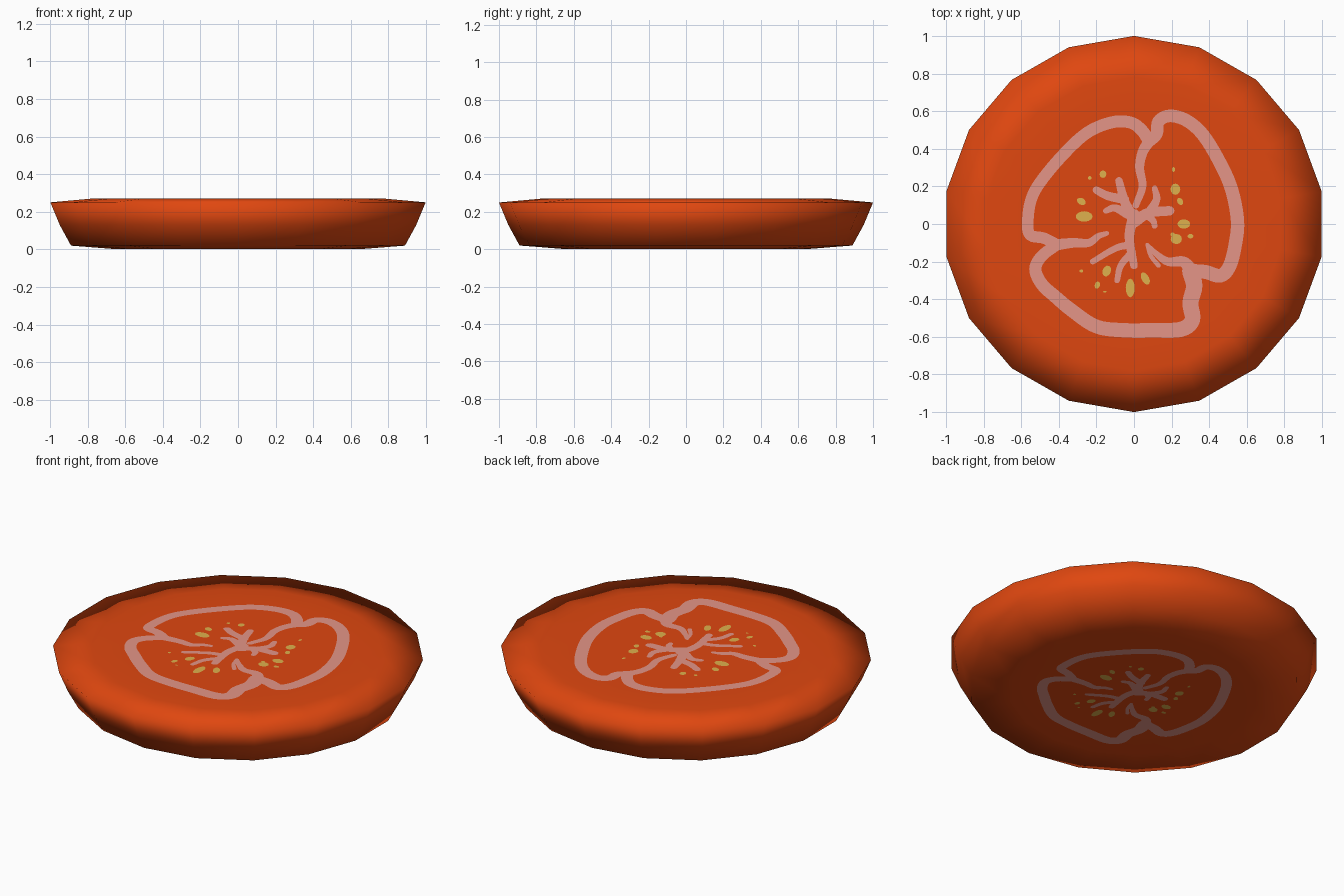
import bpy, bmesh, math
from mathutils import Vector

if "Cube" in bpy.data.objects:
    bpy.data.objects.remove(bpy.data.objects["Cube"])

def material(name, rgb):
    m = bpy.data.materials.new(name)
    m.diffuse_color = (*rgb, 1)
    m.use_nodes = True
    m.node_tree.nodes["Principled BSDF"].inputs["Base Color"].default_value = m.diffuse_color
    return m

RED = material("tomato red", (0.74, 0.063, 0.005))
PINK = material("pale pink", (0.78, 0.30, 0.245))
GOLD = material("seed gold", (0.74, 0.44, 0.075))

def make_object(name, bm, mat, smooth=False):
    me = bpy.data.meshes.new(name)
    bm.to_mesh(me)
    bm.free()
    me.materials.append(mat)
    for p in me.polygons:
        p.use_smooth = smooth
    ob = bpy.data.objects.new(name, me)
    bpy.context.collection.objects.link(ob)
    return ob

# Slice body: 18-sided turned profile
LOW, HIGH, N = 0.002, 0.27, 18
profile = [(0.5, LOW), (0.66, LOW), (0.89, 0.02), (0.95, 0.13),
           (1.0, 0.25), (0.78, HIGH), (0.62, HIGH)]
bm = bmesh.new()
rings = []
for r, z in profile:
    rings.append([bm.verts.new((1.013 * r * math.cos(math.radians(10 + 20 * i)),
                                r * math.sin(math.radians(10 + 20 * i)), z)) for i in range(N)])
for a, b in zip(rings, rings[1:]):
    for i in range(N):
        j = (i + 1) % N
        bm.faces.new((a[i], a[j], b[j], b[i]))
bm.faces.new(rings[0][::-1])
bm.faces.new(rings[-1])
make_object("slice_body", bm, RED, True)

# Helpers for the flat markings
def spline(pts, steps=5):
    p = [Vector(q) for q in pts]
    p = [2 * p[0] - p[1]] + p + [2 * p[-1] - p[-2]]
    out = []
    for i in range(1, len(p) - 2):
        a, b, c, d = p[i - 1:i + 3]
        for k in range(steps):
            t = k / steps
            out.append(0.5 * (2 * b + (c - a) * t + (2 * a - 5 * b + 4 * c - d) * t * t
                              + (3 * b - a - 3 * c + d) * t ** 3))
    return out + [p[-2]]

def ellipse(bm, x, y, rx, ry, tilt=0.0, n=12):
    c, s = math.cos(tilt), math.sin(tilt)
    vs = []
    for i in range(n):
        u = rx * math.cos(math.tau * i / n)
        v = ry * math.sin(math.tau * i / n)
        vs.append(bm.verts.new((x + u * c - v * s, y + u * s + v * c, 0)))
    bm.faces.new(vs)

def ribbon(bm, pts, w0, w1):
    line = spline(pts)
    last = len(line) - 1
    prev = None
    for i, p in enumerate(line):
        d = (line[min(i + 1, last)] - line[max(i - 1, 0)]).normalized()
        h = (w0 + (w1 - w0) * i / last) / 2
        side = Vector((-d.y, d.x)) * h
        cur = [bm.verts.new((*(p + side), 0)), bm.verts.new((*(p - side), 0))]
        if prev:
            bm.faces.new((prev[0], prev[1], cur[1], cur[0]))
        prev = cur
    for p, w in ((line[0], w0), (line[-1], w1)):
        ellipse(bm, p.x, p.y, w / 2, w / 2)

def both_sides(name, bm, mat):
    # Top marking, and a smaller mirrored copy underneath
    low = bm.copy()
    for v in bm.verts:
        v.co.z = HIGH + 0.002
    for v in low.verts:
        v.co = (-0.86 * v.co.x, 0.86 * v.co.y, 0)
    for b, up in ((bm, 1), (low, -1)):
        b.normal_update()
        for f in b.faces:
            if f.normal.z * up < 0:
                f.normal_flip()
    make_object("top_" + name, bm, mat)
    make_object("bottom_" + name, low, mat)

# Outer walls of the three lobes
left_lobe = [(.08, .44), (.04, .50), (-.02, .54), (-.12, .54), (-.25, .485), (-.38, .365),
             (-.50, .22), (-.55, .12), (-.565, 0), (-.55, -.06), (-.48, -.075), (-.41, -.11)]
lower_lobe = [(-.41, -.11), (-.49, -.17), (-.525, -.24), (-.49, -.32), (-.42, -.385),
              (-.33, -.46), (-.2, -.545), (-.05, -.565), (.1, -.565), (.25, -.56),
              (.31, -.51), (.30, -.42), (.32, -.33), (.30, -.25)]
right_lobe = [(.30, -.25), (.38, -.255), (.46, -.275), (.51, -.22), (.54, -.1), (.55, .02),
              (.52, .18), (.46, .32), (.37, .47), (.28, .55), (.19, .575), (.13, .545),
              (.12, .48), (.08, .44)]
bm = bmesh.new()
ribbon(bm, left_lobe, .065, .06)
ribbon(bm, lower_lobe, .06, .09)
ribbon(bm, right_lobe, .075, .065)
both_sides("lobe_walls", bm, PINK)

# Inner walls running to the core
bm = bmesh.new()
ribbon(bm, [(.08, .44), (.045, .38), (.03, .3), (.045, .2), (.01, .1)], .06, .035)
ribbon(bm, [(-.41, -.11), (-.32, -.10), (-.24, -.10), (-.19, -.065), (-.145, -.05)], .06, .025)
ribbon(bm, [(.30, -.24), (.26, -.20), (.18, -.20), (.12, -.16), (.07, -.11)], .07, .02)
both_sides("inner_walls", bm, PINK)

# Branching core
core = [((0, .05), (-.025, -.07), (0, -.22), .06, .04),
        ((-.01, .04), (-.05, .12), (-.08, .23), .06, .04),
        ((-.05, .13), (-.14, .15), (-.2, .18), .05, .04),
        ((-.03, .05), (-.1, .085), (-.15, .07), .05, .03),
        ((0, .01), (.08, .06), (.19, .07), .06, .05),
        ((.08, .06), (.12, .13), (.11, .19), .05, .03),
        ((.06, .05), (.10, .02), (.11, -.01), .04, .03),
        ((-.02, -.11), (-.1, -.13), (-.22, -.2), .04, .03),
        ((-.01, -.15), (-.07, -.22), (-.09, -.3), .04, .03),
        ((.07, -.11), (.09, -.17), (.13, -.22), .02, .025)]
bm = bmesh.new()
for a, b, c, w0, w1 in core:
    ribbon(bm, [a, b, c], w0, w1)
both_sides("core", bm, PINK)

# Seeds: x, y, half length, half width, tilt
seeds = [(-.265, .04, .045, .028, 0), (-.28, .12, .025, .018, -.5), (-.165, .265, .018, .02, 0),
         (-.235, .245, .01, .01, 0), (.22, .185, .026, .03, 0), (.21, .29, .008, .013, 0),
         (.245, .12, .015, .02, .5), (.265, 0, .034, .025, 0), (.225, -.08, .03, .027, 0),
         (.3, -.065, .016, .012, 0), (.205, -.055, .012, .01, 0), (-.02, -.34, .024, .05, 0),
         (.06, -.29, .02, .036, .5), (-.145, -.25, .022, .03, -.4), (-.195, -.325, .014, .02, -.3),
         (-.28, -.25, .01, .008, 0), (-.155, -.36, .009, .005, 0)]
bm = bmesh.new()
for s in seeds:
    ellipse(bm, *s)
both_sides("seeds", bm, GOLD)
